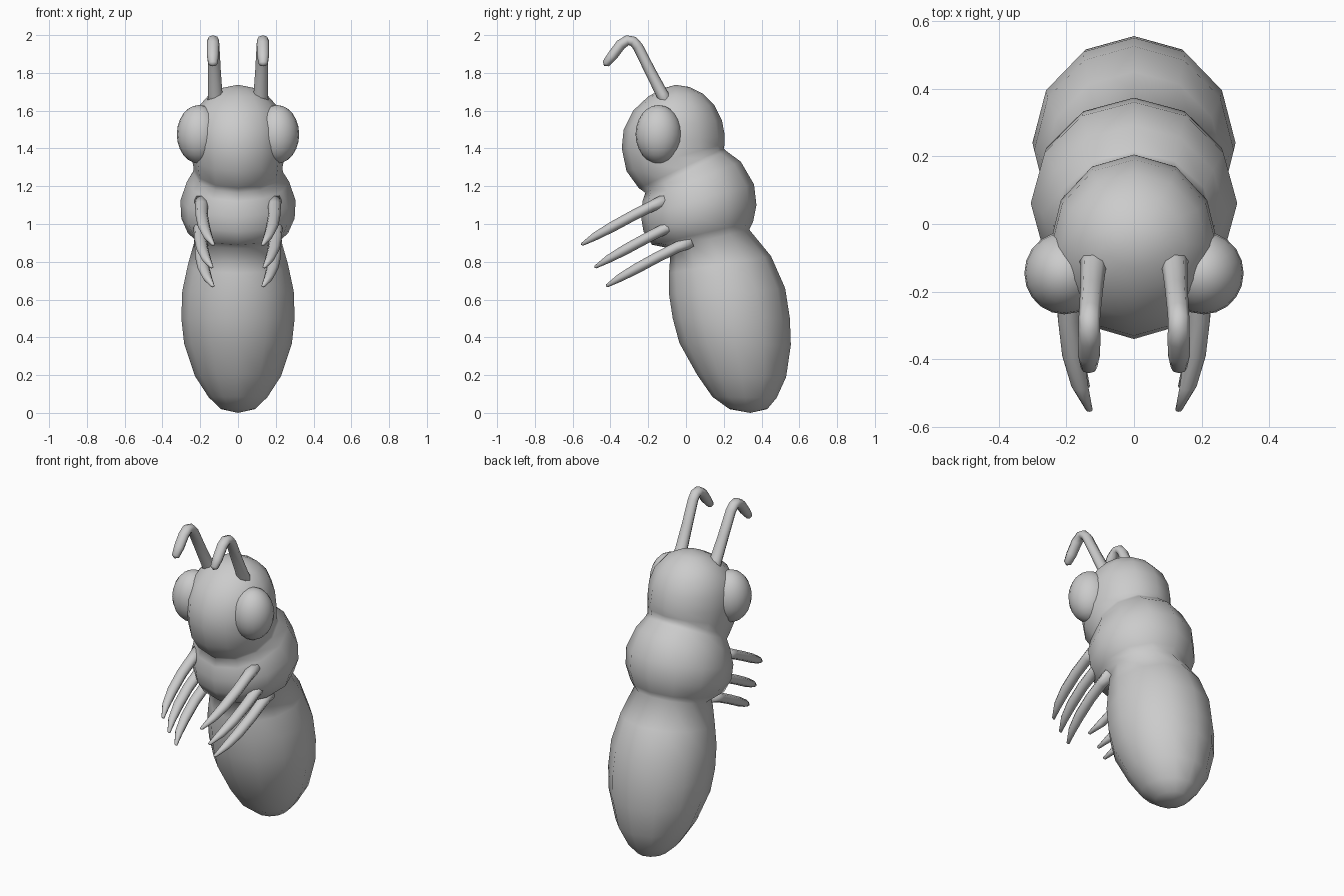
import bpy, bmesh, math
from mathutils import Vector

if "Cube" in bpy.data.objects:
    bpy.data.objects.remove(bpy.data.objects["Cube"])

X = Vector((1, 0, 0))


def finish(name, bm, mirrored=False):
    bmesh.ops.recalc_face_normals(bm, faces=bm.faces)
    for f in bm.faces:
        f.smooth = True
    me = bpy.data.meshes.new(name)
    bm.to_mesh(me)
    bm.free()
    ob = bpy.data.objects.new(name, me)
    bpy.context.collection.objects.link(ob)
    if mirrored:
        ob.modifiers.new("mirror", 'MIRROR').use_mirror_merge = False
    return ob


def loft(name, rings, start, end, sides, mirrored=False):
    """Skin elliptical rings (centre, half axis a, half axis b), closed by two tip points."""
    bm = bmesh.new()
    loops = []
    for c, a, b in rings:
        loops.append([bm.verts.new(c + a * math.cos(2 * math.pi * i / sides)
                                   + b * math.sin(2 * math.pi * i / sides))
                      for i in range(sides)])
    for p, q in zip(loops, loops[1:]):
        for i in range(sides):
            j = (i + 1) % sides
            bm.faces.new((p[i], p[j], q[j], q[i]))
    for loop, tip in ((loops[0], start), (loops[-1], end)):
        t = bm.verts.new(tip)
        for i in range(sides):
            bm.faces.new((loop[i], loop[(i + 1) % sides], t))
    return finish(name, bm, mirrored)


def limb(name, path, offset=(0, 0, 0)):
    """Tapered tube along (x, y, z, radius) points, mirrored to the other side."""
    pts = [Vector(p[:3]) + Vector(offset) for p in path]
    rings = []
    for i, p in enumerate(pts):
        d = (pts[min(i + 1, len(pts) - 1)] - pts[max(i - 1, 0)]).normalized()
        r = path[i][3]
        rings.append((p, X * r, d.cross(X).normalized() * r * 0.85))
    end = pts[-1] + (pts[-1] - pts[-2]).normalized() * path[-1][3] * 0.6
    loft(name, rings, pts[0], end, 8, True)


# Body: head, thorax and abdomen (front y, front z, back y, back z, half width)
profile = [
    (-0.13, 1.715, 0.02, 1.725, 0.085),
    (-0.20, 1.675, 0.09, 1.69, 0.155),
    (-0.28, 1.60, 0.15, 1.63, 0.215),
    (-0.33, 1.50, 0.19, 1.55, 0.245),
    (-0.34, 1.40, 0.205, 1.47, 0.25),
    (-0.315, 1.28, 0.205, 1.425, 0.245),
    (-0.25, 1.19, 0.20, 1.40, 0.235),
    (-0.215, 1.165, 0.215, 1.385, 0.238),
    (-0.23, 1.12, 0.29, 1.33, 0.27),
    (-0.238, 1.04, 0.36, 1.21, 0.305),
    (-0.225, 0.96, 0.373, 1.10, 0.30),
    (-0.18, 0.89, 0.355, 1.01, 0.265),
    (-0.08, 0.87, 0.335, 0.97, 0.227),
    (-0.09, 0.74, 0.45, 0.83, 0.265),
    (-0.09, 0.63, 0.525, 0.66, 0.295),
    (-0.07, 0.50, 0.55, 0.50, 0.30),
    (-0.035, 0.37, 0.555, 0.36, 0.285),
    (0.06, 0.20, 0.53, 0.19, 0.228),
    (0.14, 0.085, 0.48, 0.08, 0.155),
    (0.23, 0.02, 0.43, 0.02, 0.09),
]
rings = []
for fy, fz, by, bz, w in profile:
    front, back = Vector((0, fy, fz)), Vector((0, by, bz))
    rings.append(((front + back) / 2, X * w, (back - front) / 2))
loft("body", rings, (0, -0.055, 1.737), (0, 0.34, 0.0), 12)

# Eyes
bm = bmesh.new()
bmesh.ops.create_uvsphere(bm, u_segments=20, v_segments=12, radius=1)
bmesh.ops.scale(bm, vec=(0.118, 0.122, 0.155), verts=bm.verts)
bmesh.ops.translate(bm, vec=(0.206, -0.145, 1.475), verts=bm.verts)
finish("eyes", bm, True)

# Antennae
limb("antennae", [
    (0.115, -0.09, 1.62, 0.05), (0.12, -0.125, 1.685, 0.038),
    (0.125, -0.19, 1.81, 0.034), (0.13, -0.255, 1.94, 0.032),
    (0.132, -0.28, 1.967, 0.032), (0.132, -0.31, 1.973, 0.032),
    (0.132, -0.345, 1.95, 0.033), (0.133, -0.39, 1.89, 0.032),
    (0.133, -0.425, 1.848, 0.024)])

# Three pairs of legs
leg = [(0.19, -0.10, 1.13, 0.042), (0.193, -0.18, 1.095, 0.034),
       (0.192, -0.28, 1.045, 0.033), (0.18, -0.39, 0.985, 0.032),
       (0.16, -0.48, 0.935, 0.025), (0.132, -0.55, 0.892, 0.010)]
for name, offset in (("front_legs", (0, 0, 0)),
                     ("middle_legs", (0.008, 0.07, -0.12)),
                     ("rear_legs", (0.002, 0.13, -0.22))):
    limb(name, leg, offset)
